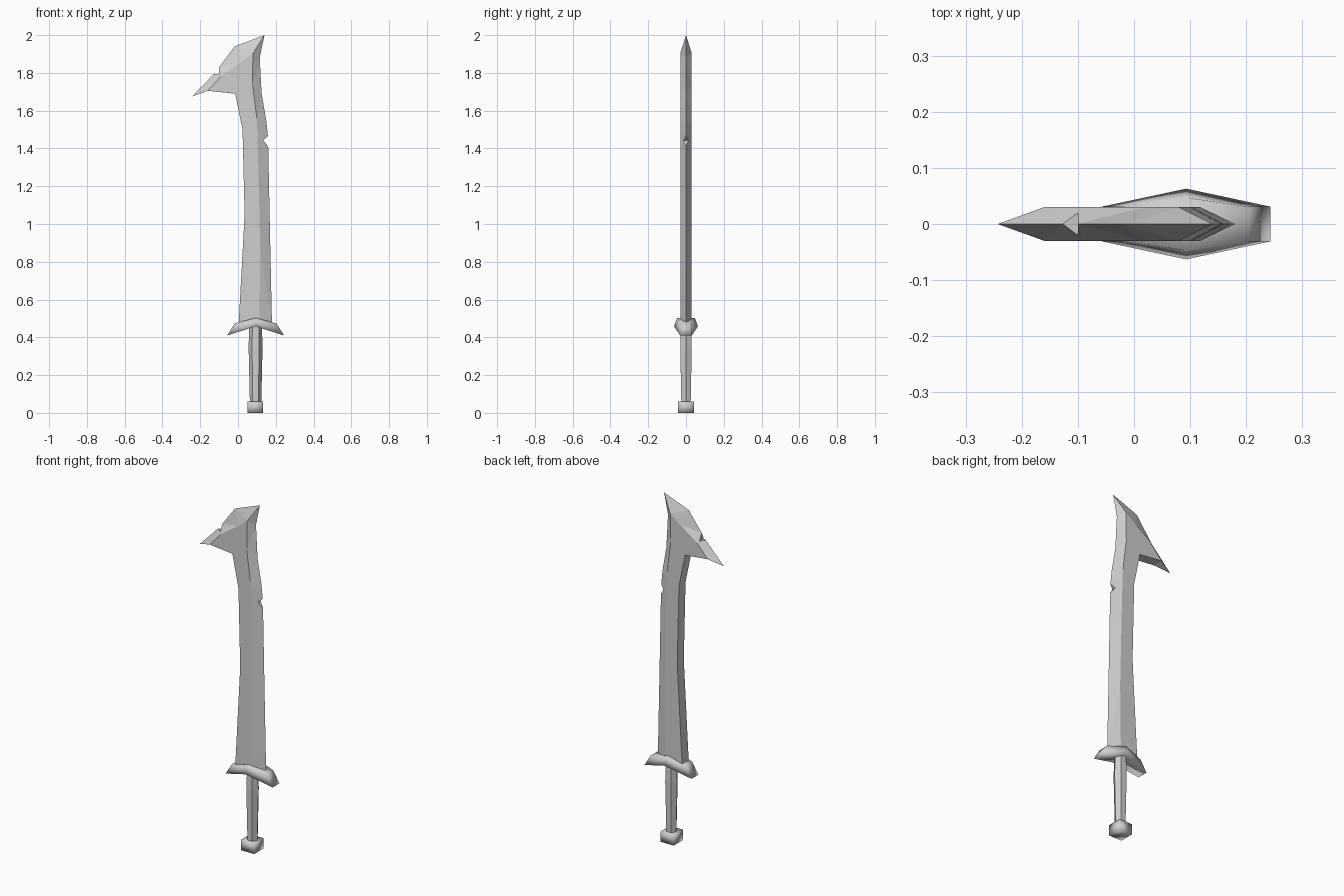
import bpy, bmesh
from math import cos, sin, pi

cube = bpy.data.objects.get("Cube")
if cube:
    bpy.data.objects.remove(cube, do_unlink=True)

steel = bpy.data.materials.new("grey_steel")
steel.use_nodes = True
GREY = (0.62, 0.62, 0.62, 1)
steel.diffuse_color = GREY
steel.node_tree.nodes["Principled BSDF"].inputs["Base Color"].default_value = GREY

AXIS = 0.093   # x of the grip centre line
HALF = 0.03    # half thickness of the blade


def finish(name, bm, smooth=False):
    """Turn a bmesh into a named object with the steel material."""
    bmesh.ops.recalc_face_normals(bm, faces=bm.faces)
    mesh = bpy.data.meshes.new(name)
    bm.to_mesh(mesh)
    bm.free()
    mesh.materials.append(steel)
    for poly in mesh.polygons:
        poly.use_smooth = smooth
    obj = bpy.data.objects.new(name, mesh)
    bpy.context.collection.objects.link(obj)
    return obj


def loft(name, rings, smooth=False):
    """Skin a list of equal-length rings and cap both ends."""
    bm = bmesh.new()
    rows = [[bm.verts.new(p) for p in ring] for ring in rings]
    n = len(rows[0])
    for a, b in zip(rows, rows[1:]):
        for i in range(n):
            j = (i + 1) % n
            bm.faces.new((a[i], a[j], b[j], b[i]))
    bm.faces.new(rows[0])
    bm.faces.new(rows[-1])
    return finish(name, bm, smooth)


# Blade: flat cheeks inside the ridge, bevels out to the cutting edge
ridge = [(-.16, 1.705), (-.09, 1.782), (.02, 1.86), (.08, 1.905), (.078, 1.85),
         (.077, 1.74), (.10, 1.555), (.104, 1.443), (.118, .87), (.113, .46)]
spine = [(.003, .46), (.035, 1.05), (.024, 1.5), (-.015, 1.69)]
# Cutting edge: x, z, half width (only inside the nicks), matching ridge point
edge = [(-.243, 1.675, 0, 0), (-.127, 1.795, 0, 1), (-.10, 1.79, .02, 1),
        (-.10, 1.83, 0, 1), (-.018, 1.94, 0, 2), (.14, 2, 0, 3),
        (.115, 1.88, 0, 4), (.125, 1.69, 0, 5), (.15, 1.545, 0, 6),
        (.158, 1.465, 0, 7), (.135, 1.443, .013, 7), (.16, 1.41, 0, 7),
        (.17, .92, 0, 8), (.18, .46, 0, 9)]

bm = bmesh.new()
cheeks, edges = [], []
for side in (-1, 1):
    cheeks.append([bm.verts.new((x, side * HALF, z)) for x, z in ridge + spine])
    if side == 1:
        edges.append([bm.verts.new((x, w, z)) if w else edges[0][i]
                      for i, (x, z, w, r) in enumerate(edge)])
    else:
        edges.append([bm.verts.new((x, -w, z)) for x, z, w, r in edge])

for cheek, rim in zip(cheeks, edges):
    bm.faces.new(cheek)
    for i in range(len(edge) - 1):
        r, s = edge[i][3], edge[i + 1][3]
        corners = [rim[i], rim[i + 1], cheek[s]]
        bm.faces.new(corners if r == s else corners + [cheek[r]])

# Nick walls
for i, point in enumerate(edge):
    if point[2]:
        for j in (i - 1, i + 1):
            bm.faces.new((edges[0][i], edges[1][i], edges[0][j]))

# Flat spine, hook underside and butt of the blade
front, back = cheeks
loop = list(range(len(ridge) - 1, len(front))) + [0]
for a, b in zip(loop[1:], loop[2:]):
    bm.faces.new((front[a], front[b], back[b], back[a]))
bm.faces.new((front[0], back[0], edges[0][0]))
a, b = loop[:2]
bm.faces.new((front[a], front[b], back[b], back[a], edges[0][-1]))
bmesh.ops.triangulate(bm, faces=[f for f in bm.faces if len(f.verts) == 4])
finish("blade", bm)


# Guard: drooping wings that swell at the middle
def guard_ring(top_x, top_z, top_w, low_x, low_z, low_w):
    return [(AXIS + top_x, -top_w, top_z), (AXIS + top_x, top_w, top_z),
            (AXIS + low_x, low_w, low_z), (AXIS + low_x, -low_w, low_z)]


loft("guard", [guard_ring(-.111, .474, .031, -.15, .41, .031),
               guard_ring(0, .503, .047, 0, .458, .063),
               guard_ring(.111, .474, .031, .15, .41, .031)], smooth=True)

# Grip: six-sided, slightly swollen
loft("grip", [[(AXIS + r * cos(k * pi / 3), r * sin(k * pi / 3) * .95, z)
               for k in range(6)]
              for z, r in ((.05, .03), (.35, .037), (.47, .033))])

# Pommel: square block with softened shading
loft("pommel", [[(AXIS - .002 + sx * .042, sy * .042, z)
                 for sx, sy in ((-1, -1), (1, -1), (1, 1), (-1, 1))]
                for z in (0, .06)], smooth=True)
